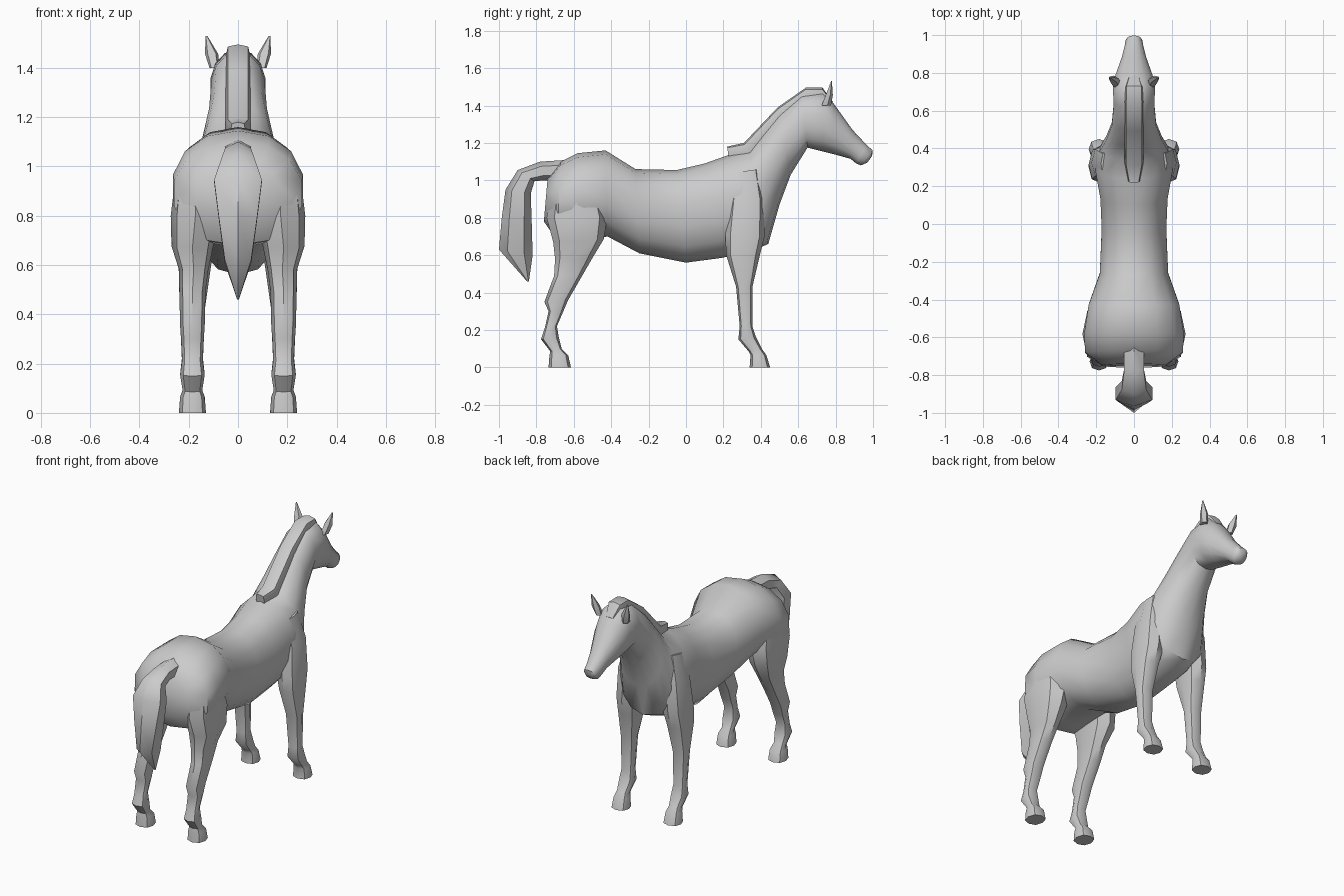
import bpy, bmesh
from math import sin, cos, pi, radians


def spow(v, e):
    return abs(v) ** e * (1 if v >= 0 else -1)


def loft(name, stations, sides, cx=0.0, square=1.0, angle=45):
    """Each station: (y1, z1, y2, z2, half_width[, x offset]); an oval ring spans the two points."""
    bm = bmesh.new()
    rings = []
    for s in stations:
        y1, z1, y2, z2, w = s[:5]
        x0 = cx + (s[5] if len(s) > 5 else 0)
        ring = []
        for i in range(sides):
            a = 2 * pi * i / sides
            c, d = spow(cos(a), square), spow(sin(a), square)
            ring.append(bm.verts.new((x0 + w * d,
                                      (y1 + y2) / 2 + (y1 - y2) / 2 * c,
                                      (z1 + z2) / 2 + (z1 - z2) / 2 * c)))
        rings.append(ring)
    for p, q in zip(rings, rings[1:]):
        for i in range(sides):
            j = (i + 1) % sides
            bm.faces.new((p[i], p[j], q[j], q[i]))
    bm.faces.new(rings[0])
    bm.faces.new(rings[-1])
    bmesh.ops.recalc_face_normals(bm, faces=bm.faces)
    me = bpy.data.meshes.new(name)
    bm.to_mesh(me)
    bm.free()
    ob = bpy.data.objects.new(name, me)
    bpy.context.collection.objects.link(ob)
    bpy.ops.object.select_all(action='DESELECT')
    ob.select_set(True)
    bpy.context.view_layer.objects.active = ob
    bpy.ops.object.shade_smooth_by_angle(angle=radians(angle))
    return ob


# Trunk, neck and head in one skin (top point, bottom point, half width)
loft("body", [
    (-.74, 1.01, -.76, .78, .17),
    (-.67, 1.10, -.69, .68, .265),
    (-.58, 1.145, -.58, .67, .27),
    (-.43, 1.16, -.42, .70, .245),
    (-.27, 1.06, -.25, .61, .185),
    (-.05, 1.055, 0, .56, .175),
    (.10, 1.09, .19, .585, .182),
    (.24, 1.14, .36, .625, .21),
    (.34, 1.16, .44, .66, .19),
    (.41, 1.25, .50, .87, .15),
    (.50, 1.36, .56, 1.03, .12),
    (.62, 1.46, .65, 1.175, .11),
    (.73, 1.475, .73, 1.155, .115),
    (.79, 1.41, .79, 1.14, .10),
    (.89, 1.27, .88, 1.115, .065),
    (.965, 1.19, .91, 1.09, .05),
    (.998, 1.16, .935, 1.08, .045),
    (.995, 1.13, .97, 1.095, .025)], 14, square=.92)

# Mane ridge along the crest of the neck
loft("mane", [
    (.22, 1.18, .23, 1.11, .03),
    (.31, 1.20, .34, 1.10, .05),
    (.49, 1.39, .53, 1.31, .05),
    (.64, 1.495, .65, 1.40, .05),
    (.73, 1.495, .72, 1.40, .048),
    (.785, 1.42, .75, 1.38, .03)], 8, square=.55)

# Tail arching back and hanging to a point
loft("tail", [
    (-.62, 1.11, -.66, 1.0, .06),
    (-.78, 1.10, -.76, 1.0, .06),
    (-.90, 1.055, -.81, .995, .075),
    (-.965, .95, -.83, .93, .112),
    (-.985, .80, -.825, .78, .09),
    (-1.0, .63, -.82, .60, .062),
    (-.85, .46, -.84, .46, .004)], 6)

for side, sx in (("right", 1), ("left", -1)):
    # Legs, shoulder or thigh down to hoof (front point, back point, half width, x offset)
    front = [
        (.39, 1.06, .25, 1.04, .04, -.05),
        (.42, .90, .23, .88, .075, -.035),
        (.42, .70, .21, .70, .075, -.02),
        (.395, .60, .215, .60, .066, -.01),
        (.355, .43, .268, .43, .052, 0),
        (.355, .22, .287, .22, .043, 0),
        (.375, .16, .28, .15, .05, 0),
        (.405, .10, .335, .085, .04, 0),
        (.43, .065, .345, .065, .05, 0),
        (.45, 0, .34, 0, .055, 0)]
    hind = [
        (-.46, .95, -.72, .95, .08, -.01),
        (-.42, .80, -.745, .80, .10, -.012),
        (-.44, .685, -.71, .67, .085, 0),
        (-.50, .585, -.70, .58, .06, -.005),
        (-.555, .49, -.705, .49, .053, 0),
        (-.63, .36, -.757, .35, .05, 0),
        (-.66, .29, -.735, .30, .046, 0),
        (-.69, .22, -.755, .21, .042, 0),
        (-.68, .16, -.775, .15, .05, 0),
        (-.665, .10, -.725, .085, .04, 0),
        (-.63, .065, -.73, .065, .05, 0),
        (-.615, 0, -.735, 0, .055, 0)]
    for part, st in (("front_leg", front), ("hind_leg", hind)):
        loft(f"{part}_{side}", [s[:5] + (sx * s[5],) for s in st], 8, sx * .185, .85)
    # Ear
    loft(f"ear_{side}", [
        (.775, 1.40, .72, 1.40, .022, 0),
        (.785, 1.455, .745, 1.46, .028, sx * .012),
        (.78, 1.53, .775, 1.53, .004, sx * .033)], 5, sx * .095)
